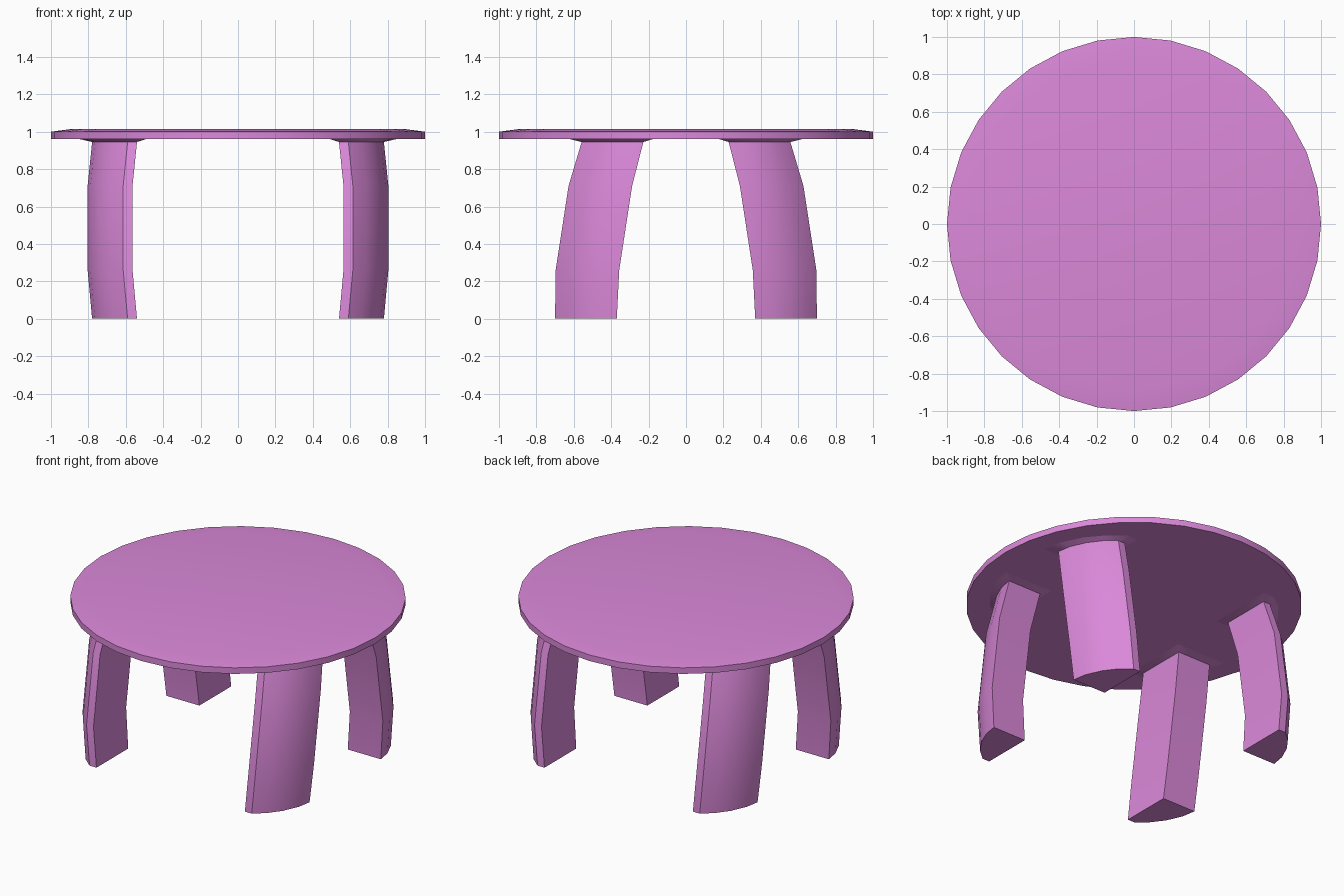
import bpy, bmesh
from math import sin, cos, pi, radians

cube = bpy.data.objects.get("Cube")
if cube:
    bpy.data.objects.remove(cube)

orchid = bpy.data.materials.new("orchid_pink")
orchid.use_nodes = True
color = (0.71, 0.25, 0.70, 1)
orchid.diffuse_color = color
orchid.node_tree.nodes["Principled BSDF"].inputs["Base Color"].default_value = color


def loft(name, rings):
    """Skin a stack of matching rings and cap both ends."""
    bm = bmesh.new()
    loops = [[bm.verts.new(p) for p in ring] for ring in rings]
    n = len(loops[0])
    for low, high in zip(loops, loops[1:]):
        for i in range(n):
            j = (i + 1) % n
            bm.faces.new((low[i], low[j], high[j], high[i]))
    bm.faces.new(loops[0])
    bm.faces.new(loops[-1])
    bmesh.ops.recalc_face_normals(bm, faces=bm.faces)
    mesh = bpy.data.meshes.new(name)
    bm.to_mesh(mesh)
    bm.free()
    obj = bpy.data.objects.new(name, mesh)
    bpy.context.collection.objects.link(obj)
    mesh.materials.append(orchid)
    bpy.ops.object.select_all(action="DESELECT")
    obj.select_set(True)
    bpy.context.view_layer.objects.active = obj
    bpy.ops.object.shade_smooth_by_angle(angle=radians(32))
    return obj


# Round tabletop with a shallow bevel on its upper rim
SIDES = 32
top_profile = [(1, 0.96), (1, 1.0), (0.885, 1.015)]
loft("tabletop", [[(r * cos(2 * pi * i / SIDES), r * sin(2 * pi * i / SIDES), z)
                   for i in range(SIDES)] for r, z in top_profile])

# Leg section: square inner corner, narrow end, curved outer face
section = [(0.54, 0.37), (0.78, 0.37), (0.765, 0.46), (0.72, 0.56),
           (0.66, 0.64), (0.59, 0.70), (0.54, 0.70)]
cx, cy = 0.66, 0.535
# height, x shift, y shift, x scale, y scale; the last ring flares under the top
stations = [(0, 0, 0, 1, 1), (0.26, 0.024, -0.008, 1, 1.03),
            (0.71, 0.024, -0.077, 1, 1.03), (0.945, 0, -0.142, 1, 1),
            (0.961, 0.01, -0.135, 1.5, 1.36)]


def leg(name, mx, my):
    loft(name, [[(mx * (cx + dx + (x - cx) * sx), my * (cy + dy + (y - cy) * sy), z)
                 for x, y in section] for z, dx, dy, sx, sy in stations])


for side, mx in (("left", 1), ("right", -1)):
    for end, my in (("front", -1), ("back", 1)):
        leg(f"{end}_{side}_leg", mx, my)
